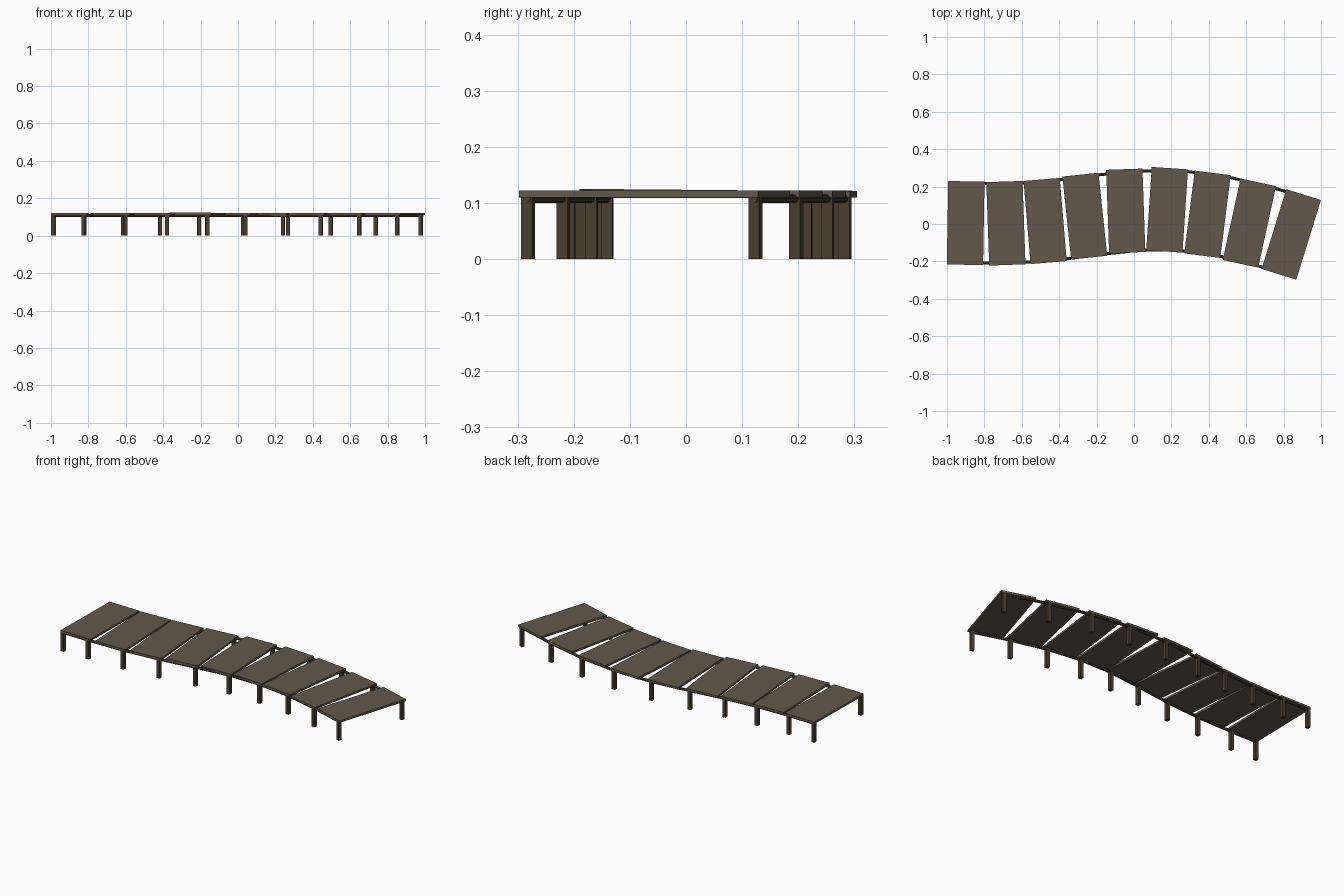
import bpy
from math import radians
from mathutils import Matrix, Vector

if "Cube" in bpy.data.objects:
    bpy.data.objects.remove(bpy.data.objects["Cube"])


def material(name, color):
    m = bpy.data.materials.new(name)
    m.diffuse_color = (*color, 1)
    m.use_nodes = True
    m.node_tree.nodes["Principled BSDF"].inputs["Base Color"].default_value = m.diffuse_color
    return m


plank_mat = material("weathered_wood", (0.125, 0.097, 0.07))
post_mat = material("dark_wood", (0.07, 0.048, 0.028))


def box(name, size, matrix, mat):
    bpy.ops.mesh.primitive_cube_add(size=1)
    ob = bpy.context.object
    ob.name = name
    ob.matrix_world = matrix @ Matrix.Diagonal((*size, 1))
    ob.data.materials.append(mat)
    return ob


# Deck planks along the bend: x, y, yaw, roll, height offset
planks = [
    (-0.900, 0.005, -1.0, 0.0, 0.0),
    (-0.685, 0.004, 2.0, 0.1, 0.0),
    (-0.475, 0.016, 4.8, 0.0, 0.0),
    (-0.263, 0.042, 6.0, -0.5, 0.001),
    (-0.044, 0.070, 2.0, 0.0, 0.0),
    (0.177, 0.076, -3.8, 0.1, -0.001),
    (0.393, 0.052, -7.2, 0.0, 0.0),
    (0.617, 0.005, -12.3, 0.0, 0.0),
    (0.841, -0.056, -17.2, 0.0, 0.0),
]
WIDTH, LENGTH, THICK = 0.194, 0.446, 0.012
POST, SIDE, POST_H = 0.02, 0.212, 0.11

# Stations carrying a pair of posts: outer left end, then right end of each plank
stations = []
for i, (x, y, yaw, roll, dz) in enumerate(planks):
    frame = Matrix.Translation((x, y, 0)) @ Matrix.Rotation(radians(yaw), 4, 'Z')
    tilt = Matrix.Translation((0, 0, 0.116 + dz)) @ Matrix.Rotation(radians(roll), 4, 'X')
    box(f"plank_{i + 1}", (WIDTH, LENGTH, THICK), frame @ tilt, plank_mat)
    if i == 0:
        stations.append(frame @ Matrix.Translation((-0.087, 0, 0)))
    stations.append(frame @ Matrix.Translation((0.077, 0, 0)))

for side, label in ((-1, "front"), (1, "back")):
    # Square posts
    for i, st in enumerate(stations):
        box(f"{label}_post_{i + 1}", (POST, POST, POST_H),
            st @ Matrix.Translation((0, side * SIDE, POST_H / 2)), post_mat)

    # Round rail under the planks joining the posts
    pts = [st @ Vector((0, side * SIDE, 0.108)) for st in stations]
    pts[0].x -= 0.01
    pts[-1] = stations[-1] @ Vector((0.012, side * SIDE, 0.108))
    cu = bpy.data.curves.new(f"{label}_rail", 'CURVE')
    cu.dimensions = '3D'
    cu.bevel_depth = 0.008
    cu.bevel_resolution = 2
    cu.use_fill_caps = True
    sp = cu.splines.new('POLY')
    sp.points.add(len(pts) - 1)
    for p, co in zip(sp.points, pts):
        p.co = (*co, 1)
    sp.use_smooth = False
    cu.materials.append(post_mat)
    bpy.context.collection.objects.link(bpy.data.objects.new(f"{label}_rail", cu))
